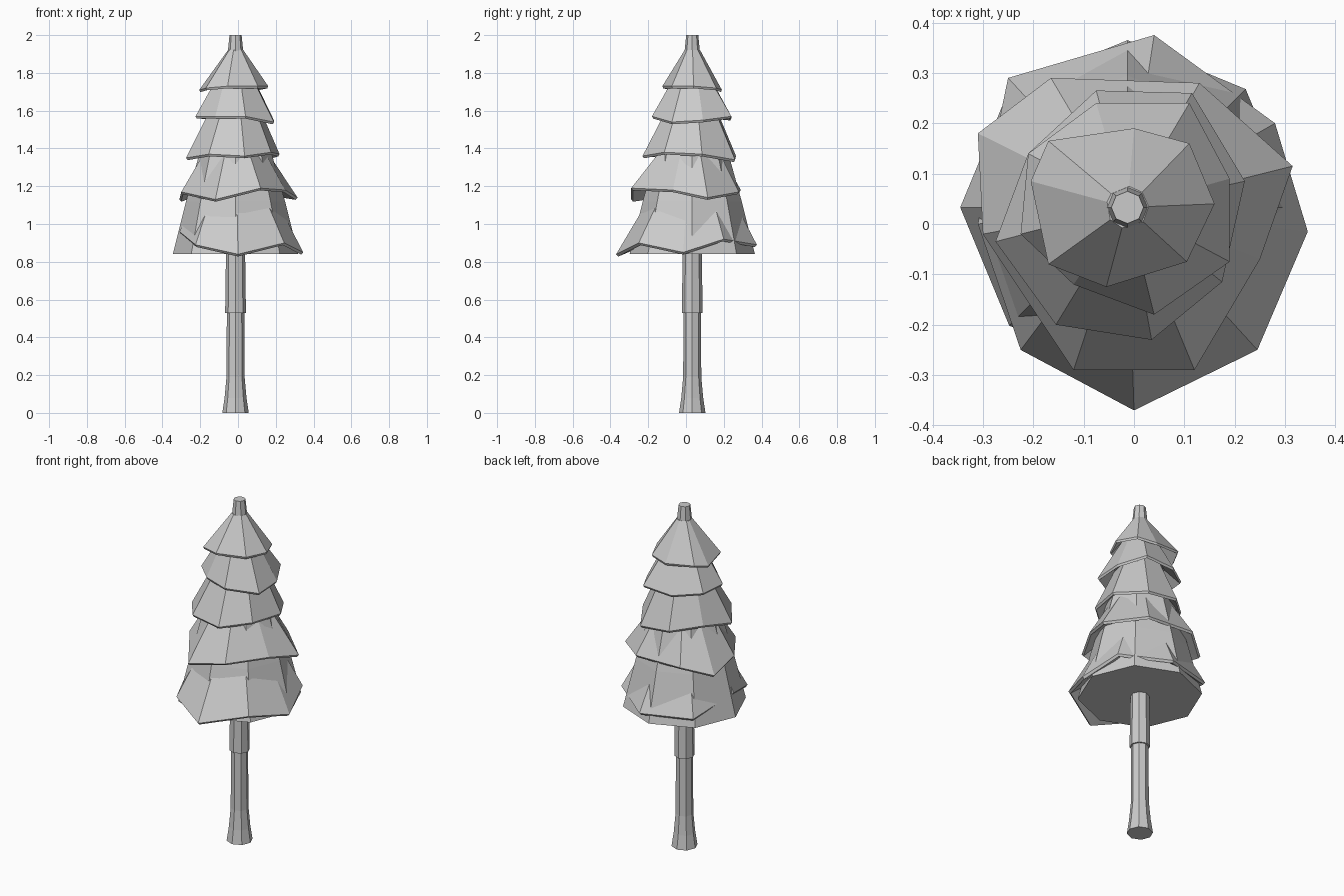
import bpy
import bmesh
import math
from mathutils import Vector

cube = bpy.data.objects.get("Cube")
if cube:
    bpy.data.objects.remove(cube, do_unlink=True)

# Single flat colour
grey = bpy.data.materials.new("light_grey")
grey.use_nodes = True
colour = (0.6, 0.6, 0.6, 1)
grey.diffuse_color = colour
grey.node_tree.nodes["Principled BSDF"].inputs["Base Color"].default_value = colour

SIDES = 8
AXIS = Vector((-0.013, 0.033, 0))


def ring(radius, z):
    """Regular ring of points around the trunk axis."""
    points = []
    for i in range(SIDES):
        angle = math.tau * i / SIDES
        points.append(AXIS + Vector((radius * math.cos(angle), radius * math.sin(angle), z)))
    return points


def scaled(points, factor, lift):
    """Copy of a ring pulled towards the trunk axis and moved vertically."""
    result = []
    for p in points:
        centre = Vector((AXIS.x, AXIS.y, p.z))
        result.append(centre.lerp(p, factor) + Vector((0, 0, lift)))
    return result


def loft(name, rings):
    """Join successive rings with faces and cap both ends."""
    bm = bmesh.new()
    loops = [[bm.verts.new(p) for p in points] for points in rings]
    for low, high in zip(loops, loops[1:]):
        for i in range(SIDES):
            j = (i + 1) % SIDES
            bm.faces.new((low[i], low[j], high[j], high[i]))
    bm.faces.new(loops[0])
    bm.faces.new(loops[-1])
    bmesh.ops.recalc_face_normals(bm, faces=bm.faces)
    mesh = bpy.data.meshes.new(name)
    bm.to_mesh(mesh)
    bm.free()
    mesh.materials.append(grey)
    obj = bpy.data.objects.new(name, mesh)
    bpy.context.collection.objects.link(obj)
    return obj


def skirt(name, rim, top_radius, top_z):
    """Ragged foliage tier: sloping top, thin lip and recessed underside."""
    # Each upper corner follows the direction of its rim corner
    top = []
    for p in rim:
        outward = Vector((p.x - AXIS.x, p.y - AXIS.y, 0)).normalized()
        top.append(AXIS + outward * top_radius + Vector((0, 0, top_z)))
    lip = scaled(rim, 0.97, -0.012)
    underside = scaled(rim, 0.6, 0.06)
    return loft(name, [underside, lip, rim, top])


# Trunk with flared foot, and the wider sleeve that runs up to the tip
loft("trunk", [ring(0.07, 0), ring(0.058, 0.08), ring(0.048, 0.19), ring(0.046, 0.56)])
loft("upper_trunk", [ring(0.055, 0.53), ring(0.05, 0.9), ring(0.042, 1.9), ring(0.032, 2)])

# Solid inner cone of foliage
loft("inner_cone", [ring(0.332, 0.84), ring(0.262, 1.12), ring(0.03, 1.95)])

# Foliage tiers from bottom to top: upper radius, upper height, rim corners
tiers = [
    (0.13, 1.3, [(0.345, -0.015, 0.85), (0.28, 0.2, 0.92), (0.04, 0.375, 0.89),
                 (-0.25, 0.29, 0.9), (-0.31, 0.0, 0.96), (-0.225, -0.25, 0.89),
                 (0, -0.37, 0.84), (0.245, -0.25, 0.9)]),
    (0.12, 1.46, [(0.315, 0.115, 1.14), (0.13, 0.28, 1.17), (-0.165, 0.29, 1.18),
                  (-0.31, 0.18, 1.13), (-0.3, -0.02, 1.17), (-0.12, -0.29, 1.13),
                  (0.12, -0.29, 1.19), (0.25, -0.07, 1.18)]),
    (0.11, 1.66, [(0.22, 0.085, 1.37), (0.115, 0.26, 1.34), (-0.075, 0.265, 1.36),
                  (-0.21, 0.14, 1.38), (-0.275, -0.035, 1.35), (-0.155, -0.2, 1.37),
                  (0.035, -0.23, 1.36), (0.175, -0.115, 1.38)]),
    (0.08, 1.81, [(0.19, 0.09, 1.55), (0.11, 0.24, 1.57), (-0.075, 0.24, 1.56),
                  (-0.21, 0.14, 1.57), (-0.225, -0.02, 1.57), (-0.12, -0.12, 1.57),
                  (0.04, -0.18, 1.57), (0.19, -0.075, 1.54)]),
    (0.042, 1.92, [(0.16, 0.04, 1.73), (0.11, 0.16, 1.72), (0, 0.19, 1.71),
                   (-0.17, 0.165, 1.73), (-0.205, 0.085, 1.71), (-0.17, -0.08, 1.72),
                   (-0.055, -0.125, 1.73), (0.105, -0.075, 1.73)]),
]
for number, (radius, height, corners) in enumerate(tiers, 1):
    skirt(f"foliage_tier_{number}", [Vector(c) for c in corners], radius, height)
